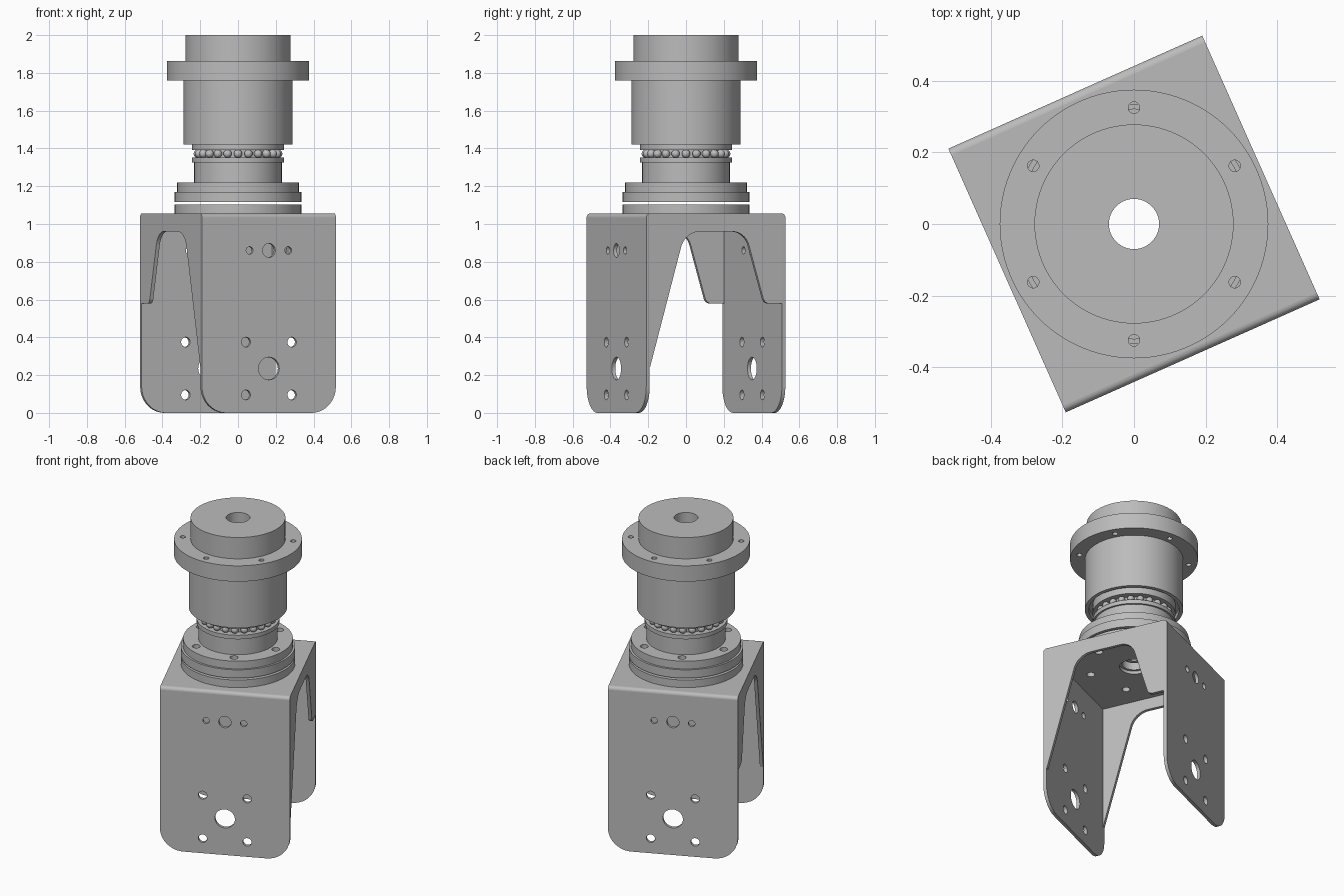
import bpy, bmesh
from math import pi, sin, cos, radians
from mathutils import Matrix, Vector

old = bpy.data.objects.get("Cube")
if old:
    bpy.data.objects.remove(old, do_unlink=True)

metal = bpy.data.materials.new("plain_grey_metal")
metal.use_nodes = True
GREY = (0.5, 0.5, 0.5, 1)
metal.diffuse_color = GREY
metal.node_tree.nodes["Principled BSDF"].inputs["Base Color"].default_value = GREY

YAW = Matrix.Rotation(radians(24), 4, 'Z')
UPRIGHT = Matrix.Rotation(pi / 2, 4, 'X')
SIDEWAYS = Matrix.Rotation(pi / 2, 4, 'Z') @ UPRIGHT


def finish(name, mesh):
    mesh.materials.clear()
    mesh.materials.append(metal)
    mesh.shade_smooth()
    mesh.set_sharp_from_angle(angle=radians(35))
    obj = bpy.data.objects.new(name, mesh)
    bpy.context.collection.objects.link(obj)
    return obj


def circle(x, y, r, n=32):
    return [(x + r * cos(2 * pi * i / n), y + r * sin(2 * pi * i / n)) for i in range(n)]


def ring_of_holes(count, radius, r, start=0):
    angles = [radians(start + 360 * i / count) for i in range(count)]
    return [circle(radius * cos(a), radius * sin(a), r, 24) for a in angles]


def rounded(corners, steps=10):
    """Outline from (x, y, fillet radius) corners."""
    out = []
    for i, (x, y, r) in enumerate(corners):
        p = Vector((x, y))
        if r == 0:
            out.append((x, y))
            continue
        a = (Vector(corners[i - 1][:2]) - p).normalized()
        b = (Vector(corners[(i + 1) % len(corners)][:2]) - p).normalized()
        half = a.angle(b) / 2
        centre = p + (a + b).normalized() * (r / sin(half))
        reach = r * cos(half) / sin(half)
        va, vb = p + a * reach - centre, p + b * reach - centre
        for k in range(steps + 1):
            t = k / steps
            sweep = pi - 2 * half
            v = (va * sin((1 - t) * sweep) + vb * sin(t * sweep)) / sin(sweep)
            out.append(tuple(centre + v))
    return out


def slab(name, loops, thick, matrix):
    """Flat outline with holes, extruded evenly about its own plane."""
    curve = bpy.data.curves.new(name + "_outline", 'CURVE')
    curve.dimensions = '2D'
    curve.fill_mode = 'BOTH'
    curve.extrude = thick / 2
    for loop in loops:
        s = curve.splines.new('POLY')
        s.points.add(len(loop) - 1)
        for point, (x, y) in zip(s.points, loop):
            point.co = (x, y, 0, 1)
        s.use_cyclic_u = True
    temp = bpy.data.objects.new(name + "_temp", curve)
    bpy.context.collection.objects.link(temp)
    deps = bpy.context.evaluated_depsgraph_get()
    mesh = bpy.data.meshes.new_from_object(temp.evaluated_get(deps))
    bpy.data.objects.remove(temp, do_unlink=True)
    bm = bmesh.new()
    bm.from_mesh(mesh)
    bmesh.ops.remove_doubles(bm, verts=bm.verts, dist=1e-5)
    bmesh.ops.recalc_face_normals(bm, faces=bm.faces)
    bm.transform(matrix)
    bm.to_mesh(mesh)
    bm.free()
    return finish(name, mesh)


def disc(name, r, z0, z1, holes=(), bore=0.07):
    loops = [circle(0, 0, r, 96), circle(0, 0, bore, 48), *holes]
    return slab(name, loops, z1 - z0, Matrix.Translation((0, 0, (z0 + z1) / 2)))


def lathe(name, profile):
    bm = bmesh.new()
    verts = [bm.verts.new((r, 0, z)) for r, z in profile]
    edges = [bm.edges.new((verts[i - 1], verts[i])) for i in range(len(verts))]
    bmesh.ops.spin(bm, geom=verts + edges, cent=(0, 0, 0), axis=(0, 0, 1),
                   angle=2 * pi, steps=96, use_merge=False)
    bmesh.ops.remove_doubles(bm, verts=bm.verts, dist=1e-5)
    bmesh.ops.recalc_face_normals(bm, faces=bm.faces)
    mesh = bpy.data.meshes.new(name)
    bm.to_mesh(mesh)
    bm.free()
    return finish(name, mesh)


# Fork bracket dimensions
U, V, T, TOP = 0.388, 0.403, 0.02, 1.055

# Front and back legs with their bolt holes
leg = rounded([(-U, 0, 0.14), (U, 0, 0.14), (U, TOP - T, 0), (-U, TOP - T, 0)])
leg_holes = [circle(0, 0.86, 0.037), circle(0, 0.235, 0.06)]
for s in (-1, 1):
    leg_holes += [circle(s * 0.112, 0.86, 0.02, 24)]
    leg_holes += [circle(s * 0.133, z, 0.026, 24) for z in (0.375, 0.095)]
for name, s in (("front_leg", -1), ("back_leg", 1)):
    place = YAW @ Matrix.Translation((0, s * (V - T / 2), 0)) @ UPRIGHT
    slab(name, [leg, *leg_holes], T, place)

# Rounded bends joining the legs to the top plate
for name, s in (("front_bend", -1), ("back_bend", 1)):
    arc = [(s * (V - T + T * cos(a)), TOP - T + T * sin(a))
           for a in [pi / 2 * i / 6 for i in range(7)]]
    slab(name, [arc + [(s * (V - T), TOP - T)]], 2 * U, YAW @ SIDEWAYS)

# Arched side flanges: long gusset at the front, short one at the back
inner = V - T
flange = rounded([(-inner, TOP, 0), (-inner, 0.245, 0), (-0.38, 0.245, 0),
                  (-0.178, 0.96, 0.115), (0.171, 0.96, 0.1),
                  (0.283, 0.578, 0.04), (inner, 0.578, 0), (inner, TOP, 0)])
for name, s in (("left_flange", 1), ("right_flange", -1)):
    place = YAW @ Matrix.Translation((s * (U - T / 2), 0, 0)) @ SIDEWAYS
    slab(name, [flange], T, place)

# Top plate of the fork
w = U - T
plate = [(-w, -inner), (w, -inner), (w, inner), (-w, inner)]
slab("fork_top_plate", [plate, circle(0, 0, 0.085), *ring_of_holes(6, 0.27, 0.024, -24)],
     T, YAW @ Matrix.Translation((0, 0, TOP - T / 2)))

# Stacked mounting discs, with a thin gap above the lowest
bolts = ring_of_holes(6, 0.27, 0.024)
disc("lower_disc", 0.335, TOP, 1.104, bolts)
disc("middle_disc", 0.335, 1.116, 1.17, bolts)
disc("upper_disc", 0.322, 1.17, 1.22, bolts)

# Shaft with a grooved bearing race
lathe("shaft_and_race", [(0.07, 1.22), (0.232, 1.22), (0.232, 1.325), (0.243, 1.325),
                         (0.243, 1.351), (0.2, 1.351), (0.2, 1.393), (0.243, 1.393),
                         (0.243, 1.45), (0.07, 1.45)])

# Bearing balls
bm = bmesh.new()
for i in range(24):
    a = 2 * pi * i / 24
    spot = Matrix.Translation((0.213 * cos(a), 0.213 * sin(a), 1.372))
    bmesh.ops.create_uvsphere(bm, u_segments=16, v_segments=10, radius=0.022, matrix=spot)
balls = bpy.data.meshes.new("bearing_balls")
bm.to_mesh(balls)
bm.free()
finish("bearing_balls", balls)

# Motor body with a recessed underside
lathe("motor_body", [(0.07, 1.45), (0.265, 1.45), (0.265, 1.42), (0.288, 1.42),
                     (0.288, 1.76), (0.07, 1.76)])

# Bolted flange and end cap
disc("motor_flange", 0.375, 1.76, 1.862, ring_of_holes(6, 0.325, 0.016, 30))
disc("end_cap", 0.278, 1.862, 2.0)
